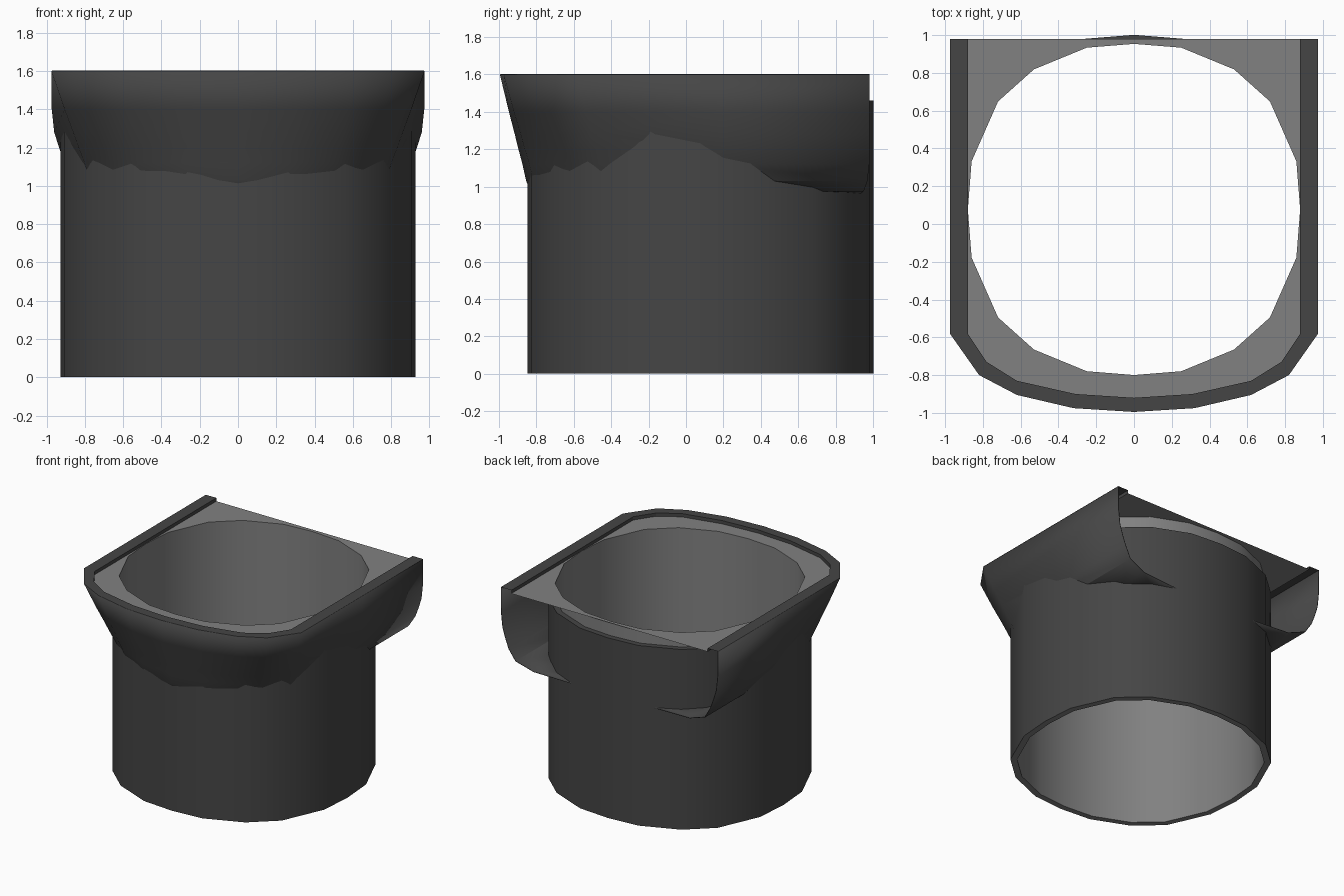
import bpy, bmesh, math

if "Cube" in bpy.data.objects:
    bpy.data.objects.remove(bpy.data.objects["Cube"])


def material(name, v):
    m = bpy.data.materials.new(name)
    m.diffuse_color = (v, v, v, 1)
    m.use_nodes = True
    m.node_tree.nodes["Principled BSDF"].inputs["Base Color"].default_value = m.diffuse_color
    return m


DARK = material("dark grey", 0.06)
LIGHT = material("light grey", 0.22)


def activate(ob):
    bpy.ops.object.select_all(action='DESELECT')
    bpy.context.view_layer.objects.active = ob
    ob.select_set(True)


def build(name, rings, mat, closed=True, smooth=True, caps=False):
    """Loft quads between successive point rings."""
    bm = bmesh.new()
    rows = [[bm.verts.new(p) for p in r] for r in rings]
    n = len(rows[0])
    for a, b in zip(rows, rows[1:]):
        for i in range(n if closed else n - 1):
            j = (i + 1) % n
            bm.faces.new((a[i], a[j], b[j], b[i]))
    if caps:
        bm.faces.new(rows[0][::-1])
        bm.faces.new(rows[-1])
    me = bpy.data.meshes.new(name)
    bm.to_mesh(me)
    bm.free()
    me.materials.append(mat)
    ob = bpy.data.objects.new(name, me)
    bpy.context.collection.objects.link(ob)
    if smooth:
        activate(ob)
        bpy.ops.object.shade_smooth_by_angle(angle=math.radians(35))
    return ob


# 20-sided bore outline, mirrored from one quarter (counter-clockwise)
CY = 0.077
Q = [(.88, 0), (.86, .255), (.72, .572), (.53, .742), (.25, .857), (0, .877)]
half = Q + [(-x, y) for x, y in Q[-2::-1]]
BORE = half + [(x, -y) for x, y in half[-2:0:-1]]


def bore(z, s=1.0):
    return [(x * s, y * s + CY, z) for x, y in BORE]


PLATE_Z = 1.575
OUT = 1.054

# Outer tube with top lip
build("tube_outer", [bore(0, OUT), bore(1.46, OUT), bore(1.46)], DARK)

# Liner: inside wall, bottom lip, and the exposed outside of its upper end
build("tube_liner", [bore(PLATE_Z), bore(0), bore(0, OUT)], LIGHT)
build("liner_collar", [bore(1.46, 1.006), bore(PLATE_Z - .003, 1.006)], LIGHT)


# U-shaped flange outline, open at the back
def u_outline(right):
    return [(-x, y) for x, y in right] + [(x, y) for x, y in right[-2::-1]]


OUTER = u_outline([(.975, .98), (.975, .2), (.975, -.58), (.82, -.80),
                   (.62, -.905), (.32, -.975), (0, -.995)])
INNER = u_outline([(.88, .98), (.88, .2), (.88, -.58), (.78, -.73),
                   (.62, -.83), (.31, -.90), (0, -.92)])


def layer(z, hx, f, back):
    """Sides follow half width hx; the front shrinks by f towards the tube."""
    pts = []
    for x, y in OUTER:
        if y < 0:
            k = 1 + f * (.93 / math.hypot(x, y - CY) - 1)
            pts.append((x * k, CY + (y - CY) * k, z))
        else:
            pts.append((x * hx / .975, min(y, back), z))
    return pts


# Flared flange skin, curling in under to meet the tube
LEVELS = [(.96, .25, 1.3, .93), (.975, .70, 1.15, .95), (1.03, .85, .99, .97),
          (1.12, .905, .85, .98), (1.2, .935, .70, .98), (1.28, .96, .56, .98),
          (1.4, .973, .34, .98), (1.6, .975, 0, .98)]
skin = build("flange_skin", [layer(*l) for l in LEVELS], DARK, closed=False)
sol = skin.modifiers.new("thickness", 'SOLIDIFY')
sol.thickness = 0.005
sol.offset = -1

# Trim away the part of the skin inside the tube
cutter = build("tube_cutter", [bore(-.2, 1.03), bore(1.5, 1.03)], DARK, smooth=False, caps=True)
cutter.hide_render = True
cut = skin.modifiers.new("trim", 'BOOLEAN')
cut.operation = 'DIFFERENCE'
cut.solver = 'EXACT'
cut.object = cutter
activate(skin)
for m in list(skin.modifiers):
    bpy.ops.object.modifier_apply(modifier=m.name)
bpy.data.objects.remove(cutter)

# Raised rim on top of the flange
build("flange_rim", [[(x, y, 1.602) for x, y in OUTER],
                     [(x, y, 1.602) for x, y in INNER],
                     [(x, y, PLATE_Z) for x, y in INNER]], DARK, closed=False, smooth=False)

# Light deck plate between the rim and the bore
bm = bmesh.new()


def loop_edges(pts):
    vs = [bm.verts.new(p) for p in pts]
    return [bm.edges.new((vs[i], vs[(i + 1) % len(vs)])) for i in range(len(vs))]


es = loop_edges([(x, y, PLATE_Z) for x, y in INNER]) + loop_edges(bore(PLATE_Z, .9995))
bmesh.ops.triangle_fill(bm, edges=es, use_beauty=True, normal=(0, 0, 1))
bm.normal_update()
for f in bm.faces:
    if f.normal.z < 0:
        f.normal_flip()
me = bpy.data.meshes.new("deck_plate")
bm.to_mesh(me)
bm.free()
me.materials.append(LIGHT)
bpy.context.collection.objects.link(bpy.data.objects.new("deck_plate", me))
